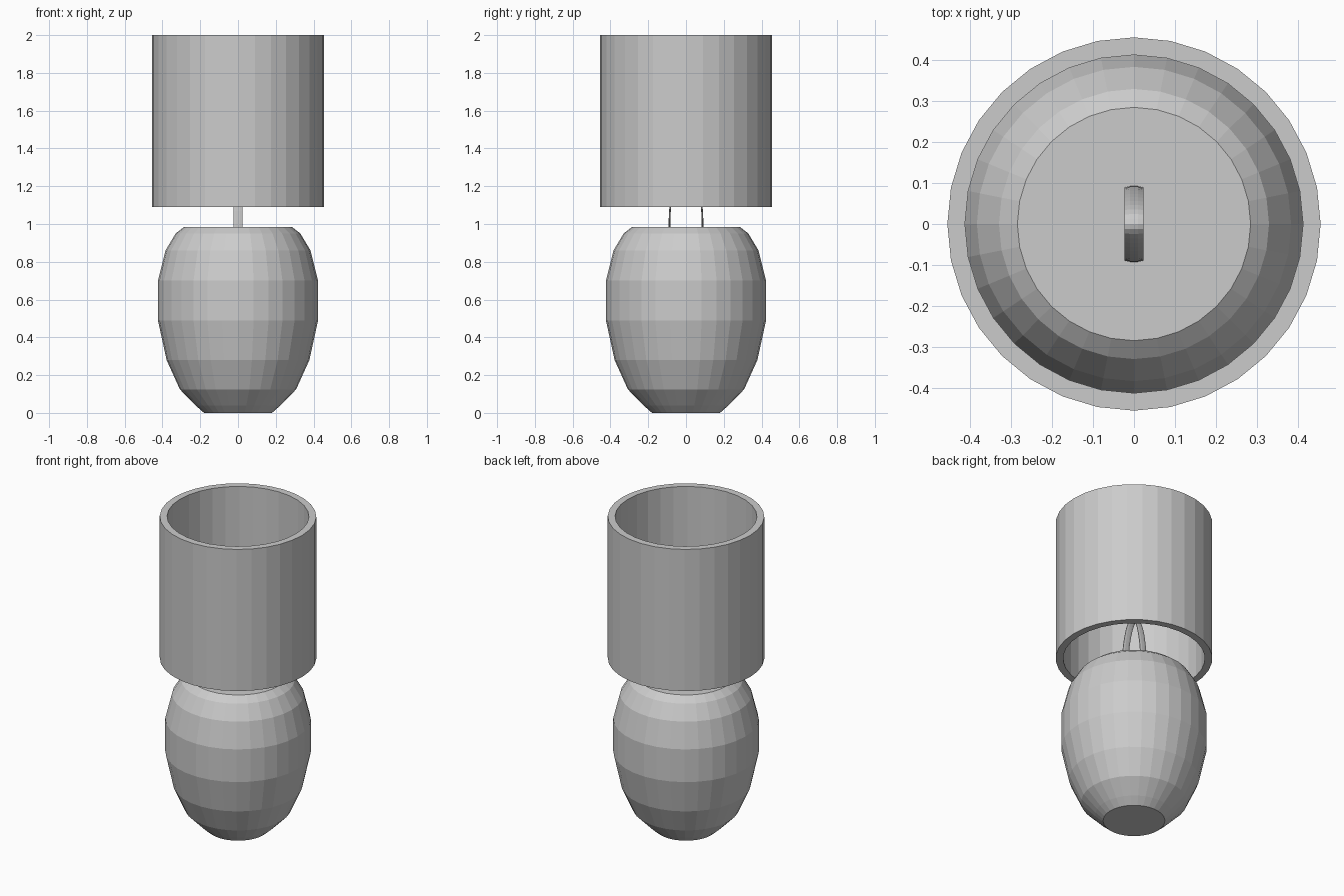
import bpy
from math import cos, sin, pi

if "Cube" in bpy.data.objects:
    bpy.data.objects.remove(bpy.data.objects["Cube"])

SIDES = 32


def make_object(name, verts, faces):
    mesh = bpy.data.meshes.new(name)
    mesh.from_pydata(verts, [], faces)
    mesh.update()
    obj = bpy.data.objects.new(name, mesh)
    bpy.context.collection.objects.link(obj)
    return obj


def lathe(name, profile, closed=False):
    """Spin (radius, z) points about z; cap the ends unless the profile is closed."""
    n = len(profile)
    verts = [(r * cos(2 * pi * s / SIDES), r * sin(2 * pi * s / SIDES), z)
             for r, z in profile for s in range(SIDES)]
    faces = []
    for i in range(n if closed else n - 1):
        a, b = i * SIDES, (i + 1) % n * SIDES
        for s in range(SIDES):
            t = (s + 1) % SIDES
            faces.append((a + s, a + t, b + t, b + s))
    if not closed:
        faces.append(tuple(reversed(range(SIDES))))
        faces.append(tuple(range((n - 1) * SIDES, n * SIDES)))
    return make_object(name, verts, faces)


# Rounded jar-like base
lathe("lamp_base", [(0.18, 0.0), (0.225, 0.04), (0.308, 0.125), (0.378, 0.28),
                    (0.424, 0.49), (0.424, 0.70), (0.384, 0.86),
                    (0.33, 0.95), (0.285, 0.985)])

# Open drum shade with wall thickness
lathe("lamp_shade", [(0.456, 1.09), (0.456, 2.0), (0.413, 2.0), (0.413, 1.09)],
      closed=True)


# Flat arched bracket rising from the base into the shade
def arch(name, z0, ry, rz, half_width, half_thick, steps=24, ring=8):
    verts, faces = [], []
    for i in range(steps + 1):
        a = pi * i / steps
        for k in range(ring):
            b = 2 * pi * (k + 0.5) / ring
            off = half_thick * sin(b)
            verts.append((half_width * cos(b) / cos(pi / ring),
                          (ry + off) * cos(a), z0 + (rz + off) * sin(a)))
    for i in range(steps):
        for k in range(ring):
            m = (k + 1) % ring
            faces.append((i * ring + k, i * ring + m,
                          (i + 1) * ring + m, (i + 1) * ring + k))
    faces.append(tuple(reversed(range(ring))))
    faces.append(tuple(range(steps * ring, (steps + 1) * ring)))
    return make_object(name, verts, faces)


arch("shade_bracket", 0.97, 0.088, 0.38, 0.023, 0.005)
